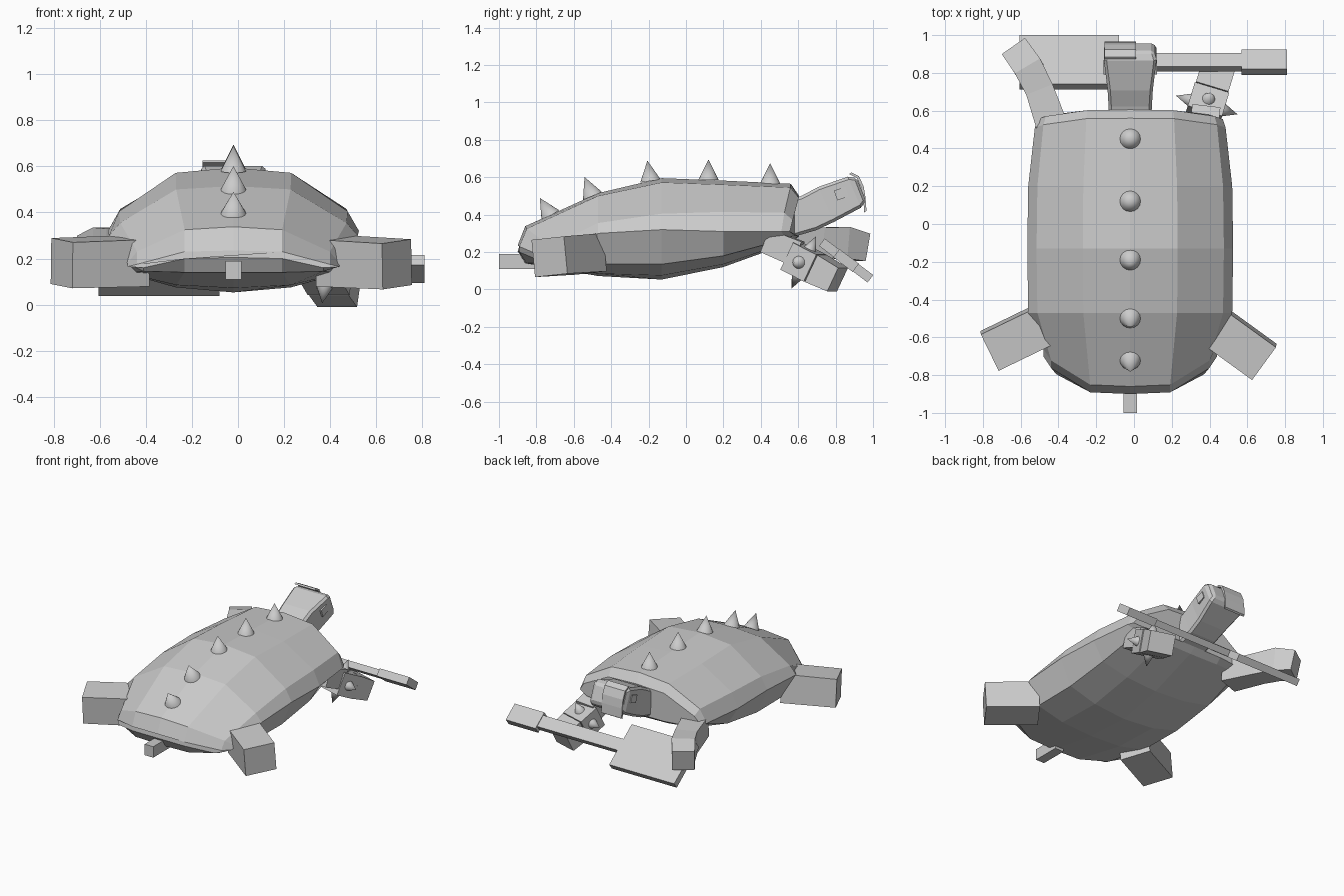
import bpy, bmesh, math
from mathutils import Vector, Matrix

if "Cube" in bpy.data.objects:
    bpy.data.objects.remove(bpy.data.objects["Cube"])

CX = -0.02  # body centre line
Z = Vector((0, 0, 1))


def loft(name, rings, bevel=0.0):
    """Skin a list of equal-length closed rings and cap the ends."""
    bm = bmesh.new()
    vs = [[bm.verts.new(p) for p in r] for r in rings]
    n = len(vs[0])
    for a, b in zip(vs, vs[1:]):
        for i in range(n):
            j = (i + 1) % n
            bm.faces.new((a[i], a[j], b[j], b[i]))
    bm.faces.new(vs[0])
    bm.faces.new(vs[-1])
    bmesh.ops.recalc_face_normals(bm, faces=bm.faces)
    me = bpy.data.meshes.new(name)
    bm.to_mesh(me)
    bm.free()
    ob = bpy.data.objects.new(name, me)
    bpy.context.collection.objects.link(ob)
    if bevel:
        m = ob.modifiers.new("bevel", 'BEVEL')
        m.width, m.segments = bevel, 1
    return ob


def limb(name, path, roll=0, bevel=0.0):
    """Rectangular bar along path points (x, y, z, width, height)."""
    pts = [Vector(p[:3]) for p in path]
    rings = []
    for i, p in enumerate(path):
        d = (pts[min(i + 1, len(pts) - 1)] - pts[max(i - 1, 0)]).normalized()
        s = d.cross(Z).normalized()
        u = s.cross(d)
        rot = Matrix.Rotation(math.radians(roll), 3, d)
        s, u = rot @ s * p[3] / 2, rot @ u * p[4] / 2
        rings.append([pts[i] + s + u, pts[i] - s + u, pts[i] - s - u, pts[i] + s - u])
    return loft(name, rings, bevel)


def spike(name, base, direction, h=0.11, r=0.055):
    d = Vector(direction).normalized()
    bpy.ops.mesh.primitive_cone_add(vertices=16, radius1=r, radius2=0, depth=h,
                                    location=Vector(base) + d * h / 2,
                                    rotation=d.to_track_quat('Z', 'Y').to_euler())
    bpy.context.object.name = name
    bpy.ops.object.shade_smooth_by_angle(angle=math.radians(40))


# Shell: y, half width, end sweep, then heights of top, upper panel edge,
# shoulder, rim, lower edge, belly side, belly centre
stations = [
    (-0.90, 0.46, 0.20, 0.235, 0.230, 0.175, 0.165, 0.160, 0.200, 0.205),
    (-0.86, 0.46, 0.20, 0.338, 0.325, 0.230, 0.180, 0.145, 0.140, 0.140),
    (-0.47, 0.540, 0.00, 0.515, 0.500, 0.355, 0.300, 0.135, 0.085, 0.072),
    (-0.13, 0.545, 0.00, 0.595, 0.572, 0.405, 0.320, 0.135, 0.075, 0.053),
    (0.20, 0.540, 0.00, 0.582, 0.560, 0.415, 0.310, 0.180, 0.135, 0.120),
    (0.56, 0.505, -0.05, 0.565, 0.545, 0.410, 0.310, 0.270, 0.255, 0.250),
    (0.605, 0.490, -0.05, 0.500, 0.490, 0.370, 0.310, 0.290, 0.285, 0.285),
]
fr = (0, 0.46, 0.91, 1, 0.85, 0.46, 0)
rings = []
for y, w, sweep, *zs in stations:
    half = [(f * w, y + sweep * f ** 4, z) for f, z in zip(fr, zs)]
    rings.append([(CX + a, b, c) for a, b, c in half] +
                 [(CX - a, b, c) for a, b, c in half[-2:0:-1]])
loft("shell", rings)

# Ridge spikes
for i, (y, z, lean) in enumerate([(0.45, 0.565, 0), (0.12, 0.585, 0), (-0.19, 0.58, -0.15),
                                  (-0.50, 0.50, -0.42), (-0.725, 0.395, -0.6)]):
    spike(f"shell_spike_{i}", (CX, y, z), (0, lean, 1))

# Tail
limb("tail", [(CX, -0.8, 0.15, 0.07, 0.08), (CX, -1.0, 0.15, 0.07, 0.08)])

# Rear legs
limb("rear_leg_left", [(-0.43, -0.51, 0.19, 0.215, 0.205), (-0.765, -0.672, 0.18, 0.215, 0.20)], -5)
limb("rear_leg_right", [(0.40, -0.52, 0.19, 0.215, 0.205), (0.69, -0.73, 0.175, 0.215, 0.20)], 5)

# Left arm, reaching forward
limb("left_arm", [(-0.42, 0.48, 0.26, 0.17, 0.15), (-0.50, 0.71, 0.25, 0.15, 0.16),
                  (-0.56, 0.83, 0.25, 0.155, 0.17), (-0.63, 0.93, 0.225, 0.15, 0.15)])

# Right arm with spiked cuff and hand
limb("right_arm", [(0.36, 0.43, 0.26, 0.15, 0.13), (0.38, 0.60, 0.19, 0.15, 0.14)])
d = Vector((0.26, 0.86, -0.44)).normalized()
side = d.cross(Z).normalized()
up = side.cross(d)
c = Vector((0.385, 0.63, 0.145))
limb("spiked_cuff", [(*(c - d * 0.075), 0.19, 0.16), (*(c + d * 0.07), 0.19, 0.16)])
limb("right_hand", [(*(c + d * 0.075), 0.18, 0.16), (*(c + d * 0.21), 0.18, 0.14)])
for i, (v, off) in enumerate([(side, 0.09), (-side, 0.09), (up, 0.075), (-up, 0.075)]):
    spike(f"cuff_spike_{i}", c + v * off, v, 0.08, 0.036)

# Cleaver: blade, shaft and grip along x, tilted
for name, x0, x1, w, t in [("cleaver_blade", -0.605, -0.08, 0.325, 0.05),
                           ("cleaver_shaft", -0.08, 0.57, 0.09, 0.045),
                           ("cleaver_grip", 0.57, 0.81, 0.13, 0.055)]:
    limb(name, [(x0, 0.856, 0.155, w, t), (x1, 0.856, 0.155, w, t)], -37)

# Neck and head
limb("neck_and_head", [(CX, 0.54, 0.37, 0.22, 0.19), (CX, 0.66, 0.41, 0.23, 0.20),
                       (CX, 0.75, 0.455, 0.24, 0.205), (CX, 0.90, 0.52, 0.28, 0.18),
                       (CX, 0.938, 0.535, 0.25, 0.13)], bevel=0.015)

# Eyes
for sx, name in ((-1, "eye_left"), (1, "eye_right")):
    x = CX + sx * 0.125
    limb(name, [(x, 0.80, 0.502, 0.032, 0.055), (x, 0.86, 0.524, 0.032, 0.055)])

# Curved face plate on the front of the head
prof = [(0.885, 0.625), (0.925, 0.605), (0.95, 0.55), (0.96, 0.49), (0.965, 0.42)]
outline = prof + [(y - 0.012, z - 0.008) for y, z in reversed(prof)]
loft("face_plate", [[(x, y, z) for y, z in outline] for x in (-0.155, 0.01)])
